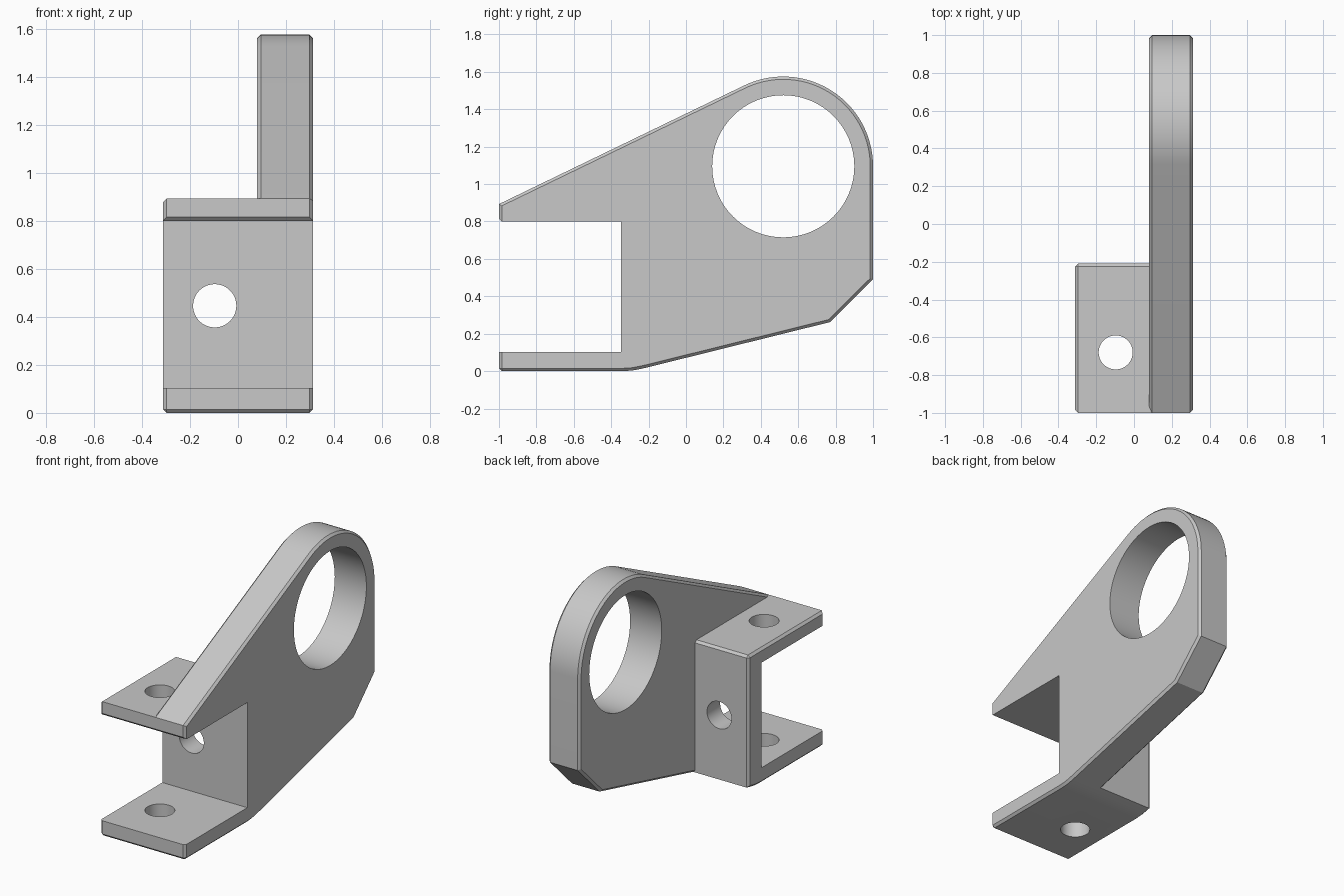
import bpy, bmesh, math
from mathutils import Matrix

if "Cube" in bpy.data.objects:
    bpy.data.objects.remove(bpy.data.objects["Cube"])

CH = 0.015                       # chamfer size

grey = bpy.data.materials.new("light_grey")
grey.diffuse_color = (0.58, 0.58, 0.58, 1)
grey.use_nodes = True
grey.node_tree.nodes["Principled BSDF"].inputs["Base Color"].default_value = grey.diffuse_color


def finish(bm, name):
    bmesh.ops.recalc_face_normals(bm, faces=bm.faces)
    me = bpy.data.meshes.new(name)
    bm.to_mesh(me)
    bm.free()
    me.materials.append(grey)
    ob = bpy.data.objects.new(name, me)
    bpy.context.collection.objects.link(ob)
    return ob


def prism(name, pts, x0, x1, chamfer=None):
    """Extrude a (y, z) outline along x, chamfering the edges picked by a rule."""
    bm = bmesh.new()
    face = bm.faces.new([bm.verts.new((x0, y, z)) for y, z in pts])
    ext = bmesh.ops.extrude_face_region(bm, geom=[face])
    for g in ext["geom"]:
        if isinstance(g, bmesh.types.BMVert):
            g.co.x = x1
    bmesh.ops.recalc_face_normals(bm, faces=bm.faces)
    if chamfer:
        edges = [e for e in bm.edges if chamfer(e.verts[0].co, e.verts[1].co)]
        bmesh.ops.bevel(bm, geom=edges, offset=CH, offset_type='OFFSET',
                        segments=1, affect='EDGES', clamp_overlap=True)
    return finish(bm, name)


def drill(name, centre, radius, depth, axis):
    bm = bmesh.new()
    turn = {'X': Matrix.Rotation(math.pi / 2, 4, 'Y'),
            'Y': Matrix.Rotation(math.pi / 2, 4, 'X'),
            'Z': Matrix.Identity(4)}[axis]
    bmesh.ops.create_cone(bm, cap_ends=True, segments=64, radius1=radius,
                          radius2=radius, depth=depth,
                          matrix=Matrix.Translation(centre) @ turn)
    return finish(bm, name)


def combine(target, tool, operation):
    mod = target.modifiers.new("join", 'BOOLEAN')
    mod.operation, mod.solver, mod.object = operation, 'EXACT', tool
    bpy.context.view_layer.objects.active = target
    bpy.ops.object.modifier_apply(modifier=mod.name)
    bpy.data.objects.remove(tool)


def same(a, b):
    return abs(a - b) < 1e-4


# Upright plate with rounded eye
TOP, EY, EZ, ER = 0.893, 0.52, 1.095, 0.48
dy, dz = -1 - EY, TOP - EZ
tangent = math.atan2(dz, dy) % (2 * math.pi) - math.acos(ER / math.hypot(dy, dz))
arc = [(EY + ER * math.cos(tangent * i / 28), EZ + ER * math.sin(tangent * i / 28))
       for i in range(29)]
foot = [(-1, 0), (-0.335, 0), (-0.29, 0.003), (-0.25, 0.010), (-0.21, 0.019)]
plate = prism("mounting_bracket",
              foot + [(0.77, 0.262), (1, 0.49)] + arc + [(-1, TOP)], 0.08, 0.312,
              lambda a, b: same(a.x, b.x) or (same(a.y, -1) and same(a.z, 0)
                                              and same(b.z, 0)))

# Channel block beside the plate: outer side, front foot and back top edges chamfered
block = prism("channel_block", foot + [(-0.21, TOP), (-1, TOP)], -0.312, 0.2,
              lambda a, b: (same(a.x, -0.312) and same(b.x, -0.312))
              or (not same(a.x, b.x) and
                  ((same(a.y, -1) and same(a.z, 0)) or (same(a.y, -0.21) and a.z > 0.5))))
combine(plate, block, 'UNION')

# Slot between the two flanges, with a chamfered upper lip
combine(plate, prism("slot_cutter", [(-0.348, 0.103), (-0.348, 0.80), (-0.985, 0.80),
                                     (-1.05, 0.865), (-1.05, 0.103)], -0.5, 0.5),
        'DIFFERENCE')

# Large eye, flange holes and back wall hole
for args in (("eye_cutter", (0.2, EY, EZ), 0.38, 0.6, 'X'),
             ("flange_cutter", (-0.097, -0.68, 0.45), 0.09, 1.4, 'Z'),
             ("wall_cutter", (-0.097, -0.28, 0.446), 0.09, 0.4, 'Y')):
    combine(plate, drill(*args), 'DIFFERENCE')

bpy.ops.object.select_all(action='DESELECT')
plate.select_set(True)
bpy.context.view_layer.objects.active = plate
bpy.ops.object.shade_smooth_by_angle(angle=math.radians(25))
